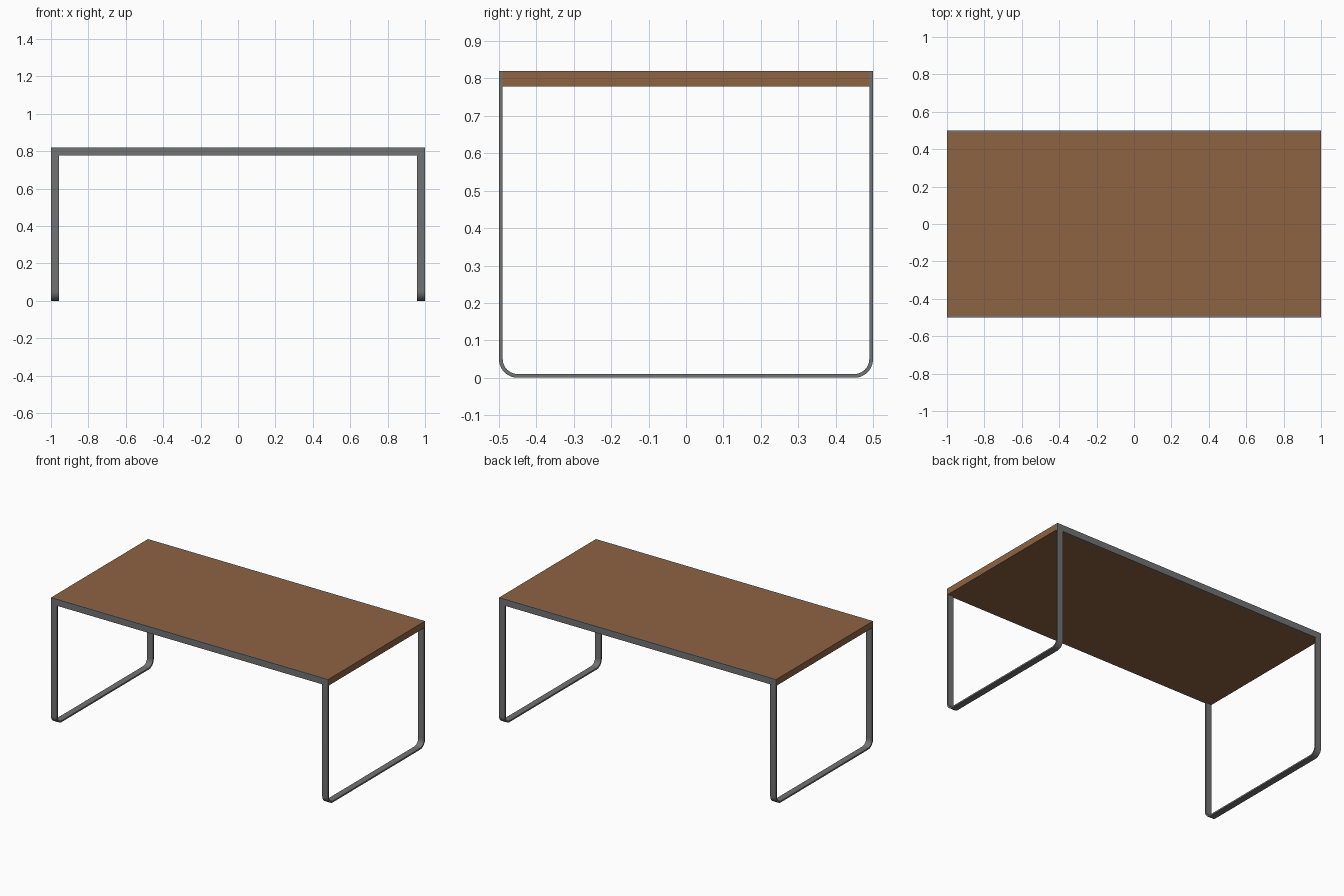
import bpy, bmesh, math

if "Cube" in bpy.data.objects:
    bpy.data.objects.remove(bpy.data.objects["Cube"])

H, T, W, S, R = 0.82, 0.042, 0.042, 0.01, 0.05  # height, top thickness, strip width, strip gauge, bend radius


def material(name, rgb):
    m = bpy.data.materials.new(name)
    m.diffuse_color = (*rgb, 1)
    m.use_nodes = True
    m.node_tree.nodes["Principled BSDF"].inputs["Base Color"].default_value = m.diffuse_color
    return m


wood = material("brown wood", (0.27, 0.125, 0.055))
metal = material("grey steel", (0.17, 0.17, 0.175))


def finish(name, bm, mat):
    bmesh.ops.recalc_face_normals(bm, faces=bm.faces)
    me = bpy.data.meshes.new(name)
    bm.to_mesh(me)
    bm.free()
    me.materials.append(mat)
    ob = bpy.data.objects.new(name, me)
    bpy.context.collection.objects.link(ob)
    return ob


def box(name, x0, x1, y0, y1, z0, z1, mat):
    bm = bmesh.new()
    bmesh.ops.create_cube(bm, size=1)
    for v in bm.verts:
        v.co = ((x0, x1)[v.co.x > 0], (y0, y1)[v.co.y > 0], (z0, z1)[v.co.z > 0])
    return finish(name, bm, mat)


def u_path(inset, n=10):
    """U outline in the yz plane, offset inward by inset."""
    r = R - inset
    pts = [(-0.5 + inset, H - T)]
    for side, start in ((-1, math.pi), (1, 1.5 * math.pi)):
        for i in range(n + 1):
            a = start + i / n * math.pi / 2
            pts.append((side * (0.5 - R) + r * math.cos(a), R + r * math.sin(a)))
    return pts + [(0.5 - inset, H - T)]


def leg_loop(name, x0):
    bm = bmesh.new()
    rings = []
    for (yo, zo), (yi, zi) in zip(u_path(0), u_path(S)):
        rings.append([bm.verts.new(c) for c in
                      ((x0, yo, zo), (x0 + W, yo, zo), (x0 + W, yi, zi), (x0, yi, zi))])
    for a, b in zip(rings, rings[1:]):
        for k in range(4):
            j = (k + 1) % 4
            bm.faces.new((a[k], a[j], b[j], b[k]))
    bm.faces.new(rings[0])
    bm.faces.new(rings[-1])
    ob = finish(name, bm, metal)
    bpy.context.view_layer.objects.active = ob
    ob.select_set(True)
    bpy.ops.object.shade_smooth_by_angle(angle=math.radians(30))
    ob.select_set(False)


# Wooden top between the two steel rails
box("table_top", -1, 1, -0.5 + S, 0.5 - S, H - T, H, wood)
box("front_rail", -1, 1, -0.5, -0.5 + S, H - T, H, metal)
box("back_rail", -1, 1, 0.5 - S, 0.5, H - T, H, metal)

# Bent strip leg at each end
leg_loop("left_leg_loop", -1)
leg_loop("right_leg_loop", 1 - W)
